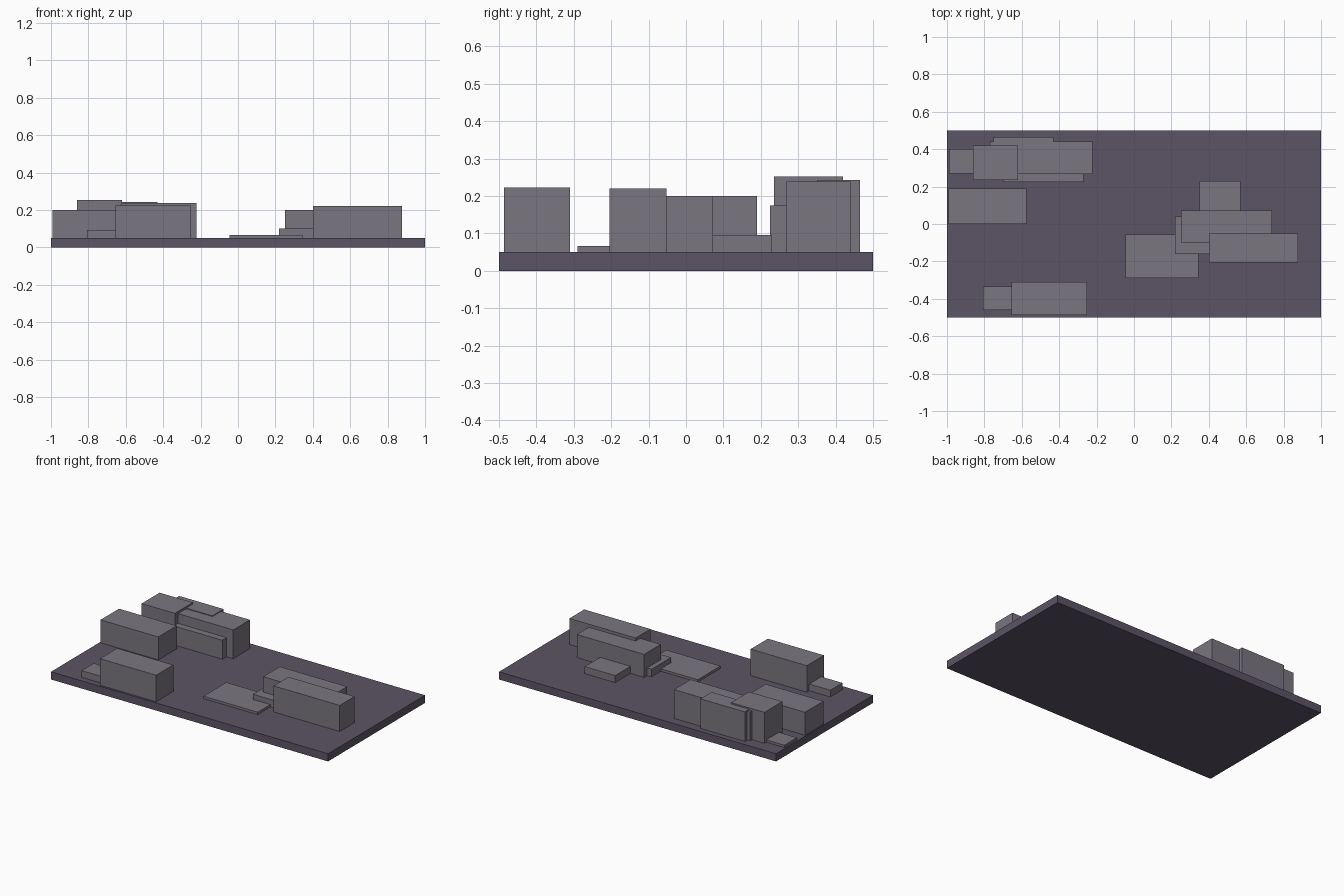
import bpy

if "Cube" in bpy.data.objects:
    bpy.data.objects.remove(bpy.data.objects["Cube"])


def material(name, color):
    mat = bpy.data.materials.new(name)
    mat.diffuse_color = (*color, 1.0)
    mat.use_nodes = True
    mat.node_tree.nodes["Principled BSDF"].inputs["Base Color"].default_value = mat.diffuse_color
    return mat


def box(name, x0, x1, y0, y1, z0, z1, mat):
    """Axis-aligned box given by its limits."""
    bpy.ops.mesh.primitive_cube_add(size=1)
    ob = bpy.context.object
    ob.name = name
    for v in ob.data.vertices:
        v.co = (x1 if v.co.x > 0 else x0,
                y1 if v.co.y > 0 else y0,
                z1 if v.co.z > 0 else z0)
    ob.data.materials.append(mat)
    return ob


ground = material("dark_violet_grey", (0.107, 0.089, 0.133))
stone = material("light_grey", (0.195, 0.181, 0.216))

# Base slab
box("base_slab", -1, 1, -0.5, 0.5, 0, 0.05, ground)

# Blocks: name, x range, y range, top height; sunk into the slab
blocks = [
    # back left cluster
    ("corner_low_block", -0.99, -0.66, 0.27, 0.40, 0.065),
    ("cluster_tall_block", -0.86, -0.62, 0.235, 0.42, 0.252),
    ("cluster_back_block", -0.75, -0.43, 0.35, 0.465, 0.243),
    ("cluster_long_block", -0.77, -0.222, 0.268, 0.44, 0.238),
    ("cluster_front_block", -0.70, -0.27, 0.225, 0.36, 0.174),
    ("left_block", -0.992, -0.575, 0.0, 0.19, 0.20),
    # front left pair
    ("front_block", -0.655, -0.25, -0.487, -0.31, 0.223),
    ("front_low_block", -0.807, -0.58, -0.46, -0.335, 0.094),
    # right cluster
    ("right_front_block", 0.40, 0.878, -0.205, -0.052, 0.22),
    ("right_middle_block", 0.252, 0.738, -0.10, 0.072, 0.20),
    ("right_back_low_block", 0.35, 0.57, 0.0, 0.23, 0.096),
    ("right_step_block", 0.22, 0.45, -0.16, 0.04, 0.10),
    ("right_flat_block", -0.046, 0.345, -0.29, -0.055, 0.066),
]
for name, x0, x1, y0, y1, top in blocks:
    box(name, x0, x1, y0, y1, 0.02, top, stone)
